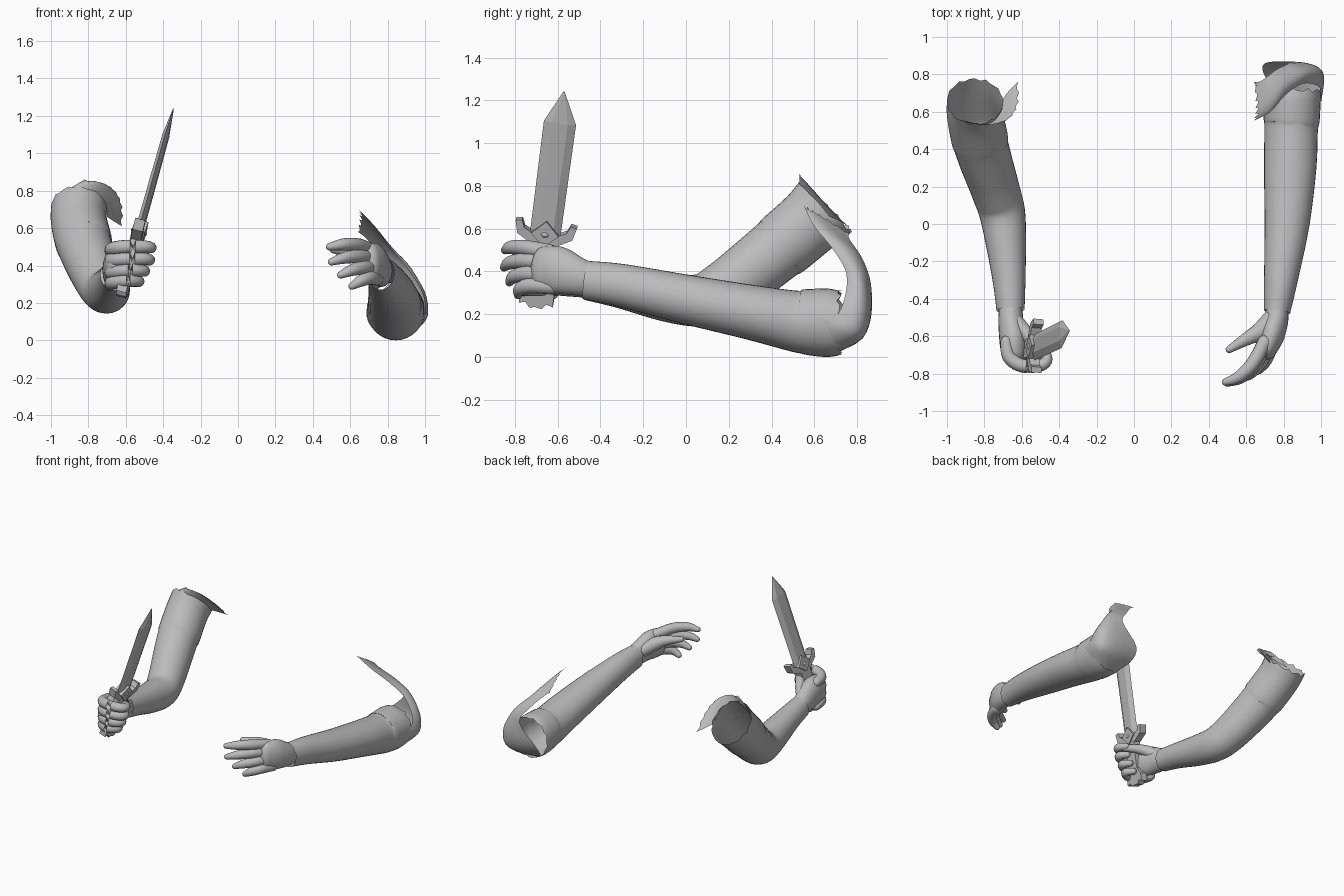
import bpy, bmesh, math
from mathutils import Vector, Matrix

if "Cube" in bpy.data.objects:
    bpy.data.objects.remove(bpy.data.objects["Cube"], do_unlink=True)

grey = bpy.data.materials.new("plain_grey")
grey.use_nodes = True
grey.diffuse_color = (0.5, 0.5, 0.5, 1)
grey.node_tree.nodes["Principled BSDF"].inputs["Base Color"].default_value = (0.5, 0.5, 0.5, 1)


def finish(name, bm, angle):
    bmesh.ops.recalc_face_normals(bm, faces=bm.faces)
    mesh = bpy.data.meshes.new(name)
    bm.to_mesh(mesh)
    bm.free()
    mesh.materials.append(grey)
    ob = bpy.data.objects.new(name, mesh)
    bpy.context.collection.objects.link(ob)
    if angle:
        bpy.ops.object.select_all(action='DESELECT')
        ob.select_set(True)
        bpy.context.view_layer.objects.active = ob
        bpy.ops.object.shade_smooth_by_angle(angle=math.radians(angle))
    return ob


def spline(keys, steps):
    """Catmull-Rom through tuples of any length."""
    out = []
    for i in range(len(keys) - 1):
        a, b, c, d = (keys[max(0, min(len(keys) - 1, i + k))] for k in (-1, 0, 1, 2))
        for s in range(steps):
            t = s / steps
            out.append([q + t / 2 * (r - p + t * (2*p - 5*q + 4*r - w + t * (3*(q - r) + w - p)))
                        for p, q, r, w in zip(a, b, c, d)])
    return out + [list(keys[-1])]


def loft(name, rings, closed=True, caps=False, angle=40):
    bm = bmesh.new()
    rows = [[bm.verts.new(p) for p in r] for r in rings]
    n = len(rows[0])
    for a, b in zip(rows, rows[1:]):
        for i in range(n if closed else n - 1):
            j = (i + 1) % n
            bm.faces.new((a[i], a[j], b[j], b[i]))
    if caps:
        bm.faces.new(rows[0])
        bm.faces.new(rows[-1])
    return finish(name, bm, angle)


def tube(name, keys, sides=24, steps=5, ends=True, torn=0.0):
    """Swept ellipse: keys hold x, y, z, side radius, upright radius."""
    path = spline(keys, steps)
    pts = [Vector(p[:3]) for p in path]
    tans = [(pts[min(i + 1, len(pts) - 1)] - pts[max(i - 1, 0)]).normalized() for i in range(len(pts))]
    secs = [(p, t, k[3], k[4]) for p, t, k in zip(pts, tans, path)]
    if ends:
        def dome(sec, sign):
            p, t, a, b = sec
            return [(p + sign * t * min(a, b) * math.sin(h), t, a * math.cos(h), b * math.cos(h))
                    for h in (0.4, 0.8, 1.2, 1.5)]
        secs = dome(secs[0], -1)[::-1] + secs + dome(secs[-1], 1)
    rings = []
    for n, (p, t, a, b) in enumerate(secs):
        side = (Vector((1, 0, 0)) - t * t.x).normalized()
        up = t.cross(side)
        ring = []
        for i in range(sides):
            h = math.tau * i / sides
            cut = t * torn * math.sin(i * 2.4) if n == len(secs) - 1 else Vector()
            ring.append(p + side * a * math.cos(h) + up * b * math.sin(h) + cut)
        rings.append(ring)
    return loft(name, rings, caps=ends)


def torn_flap(name, keys, cols=12, steps=4, depth=0.7):
    """Curved cloth patch; each key is a row given by edge, middle, edge."""
    rows = []
    for r in spline(keys, steps):
        a, m, b = Vector(r[:3]), Vector(r[3:6]), Vector(r[6:])
        rows.append([a * (1-u) * (1-2*u) + m * 4*u*(1-u) + b * u * (2*u-1)
                     for u in (i / cols for i in range(cols + 1))])
    back = rows[-1 - steps // 2]
    for i in range(1, cols, 2):
        rows[-1][i] = rows[-1][i].lerp(back[i], depth)
    return loft(name, rows, closed=False, angle=50)


# Sleeves
tube("left_sleeve", [(.765, -.47, .36, .07, .09), (.785, -.3, .335, .09, .10),
     (.818, 0, .27, .12, .115), (.835, .3, .21, .14, .128), (.84, .5, .17, .143, .142),
     (.843, .56, .165, .15, .153), (.843, .66, .16, .155, .16), (.845, .72, .16, .155, .15)],
     sides=32, ends=False, torn=.012)
torn_flap("left_sleeve_torn_elbow", [
    (1.0, .64, .17, .95, .70, .05, .79, .68, .01),
    (1.0, .70, .19, .97, .82, .10, .70, .79, .09),
    (.98, .74, .27, .96, .85, .23, .70, .86, .19),
    (.90, .75, .39, .92, .82, .38, .83, .865, .34),
    (.81, .69, .50, .82, .77, .49, .76, .825, .46),
    (.73, .60, .61, .73, .68, .59, .68, .765, .55),
    (.635, .55, .71, .65, .62, .67, .64, .76, .58)])
tube("right_sleeve", [(-.66, -.46, .35, .075, .084), (-.668, -.3, .32, .088, .093),
     (-.685, -.1, .28, .108, .112), (-.705, .06, .265, .123, .122), (-.74, .18, .315, .13, .135),
     (-.79, .33, .425, .14, .145), (-.82, .43, .505, .146, .15), (-.825, .455, .525, .152, .156),
     (-.85, .58, .632, .15, .16), (-.85, .655, .705, .15, .17)],
     sides=32, ends=False, torn=.01)
torn_flap("right_sleeve_torn_edge", [
    (-.95, .56, .76, -.77, .54, .80, -.70, .67, .66),
    (-.90, .55, .81, -.71, .55, .83, -.67, .71, .64),
    (-.82, .53, .86, -.65, .58, .79, -.62, .76, .61)], cols=16)

# Open left hand
tube("left_palm", [(.765, -.45, .36, .06, .077), (.76, -.52, .38, .064, .093),
     (.735, -.6, .405, .068, .112), (.71, -.67, .41, .055, .108)])
finger_names = ("index", "middle", "ring", "little")
left_tips = ((.49, -.845, .50), (.50, -.85, .42), (.55, -.825, .35), (.61, -.785, .29))
for n, (tip, x, z) in enumerate(zip(left_tips, (.70, .715, .73, .74), (.488, .438, .383, .33))):
    base, end = Vector((x, -.63, z)), Vector(tip)
    keys = []
    for u, r in ((0, .038), (.35, .037), (.7, .032), (1, .02)):
        p = base.lerp(end, u) + Vector((.01, -.045, .02)) * math.sin(math.pi * u)
        keys.append((*p, r, r))
    tube("left_" + finger_names[n] + "_finger", keys, sides=14, steps=4)
tube("left_thumb", [(.735, -.51, .40, .05, .05), (.675, -.575, .44, .05, .05),
     (.61, -.61, .47, .037, .037), (.51, -.67, .485, .02, .02)], sides=14, steps=4)

# Right fist wrapped round the grip
tube("right_palm", [(-.66, -.45, .35, .062, .076), (-.657, -.53, .375, .068, .095),
     (-.645, -.62, .40, .075, .112), (-.64, -.69, .405, .07, .105)])
for n, (z, reach) in enumerate(((.495, .02), (.43, .012), (.37, -.015), (.315, -.045))):
    keys = [(-.68, -.63, z - .015, .034, .034), (-.668, -.71, z - .005, .037, .037),
            (-.60, -.757, z + .005, .037, .037), (-.52 + reach, -.755, z + .005, .034, .034),
            (-.485 + reach, -.72, z, .03, .03), (-.51 + reach, -.67, z - .005, .024, .024)]
    tube("right_" + finger_names[n] + "_finger", keys, sides=14, steps=4)
tube("right_thumb", [(-.65, -.51, .40, .045, .045), (-.60, -.56, .44, .042, .042),
     (-.55, -.62, .47, .033, .033), (-.49, -.69, .485, .024, .024)], sides=14, steps=4)

# Dagger frame: local z along the blade, local y across its width
axis = Vector((.19, .09, .68)).normalized()
wide = Vector((.08, 1, 0))
wide = (wide - axis * wide.dot(axis)).normalized()
frame = Matrix((wide.cross(axis), wide, axis)).transposed().to_4x4()
frame.translation = (-.535, -.66, .56)


def prism(name, outline, half):
    rings = [[frame @ Vector((s * half, y, z)) for y, z in outline] for s in (-1, 1)]
    return loft(name, rings, caps=True, angle=0)


def mirrored(points):
    return points + [(-y, z) for y, z in reversed(points) if y]


blade = []
for z, w, t in ((0, .072, .02), (.3, .074, .019), (.56, .076, .017), (.712, .003, .002)):
    blade.append([frame @ Vector(p) for p in ((0, -w, z), (t, -w * .5, z), (t, w * .5, z),
                                              (0, w, z), (-t, w * .5, z), (-t, -w * .5, z))])
loft("dagger_blade", blade, caps=True, angle=0)
prism("dagger_guard", mirrored([(0, .02), (.06, .02), (.1, .04), (.115, .075), (.145, .07),
                                (.13, .01), (.06, -.03)]), .028)
prism("dagger_guard_diamond", [(0, .085), (.065, .02), (0, -.04), (-.065, .02)], .036)
prism("dagger_grip", mirrored([(0, -.02), (.05, -.02), (.045, -.22), (.08, -.27), (.08, -.325),
                               (.05, -.315), (.03, -.34), (0, -.335)]), .027)
gem = bmesh.new()
bmesh.ops.create_uvsphere(gem, u_segments=16, v_segments=10, radius=.03,
                          matrix=frame @ Matrix.Translation((0, 0, .02)) @ Matrix.Diagonal((1.5, 1, .7, 1)))
finish("dagger_guard_boss", gem, 40)
